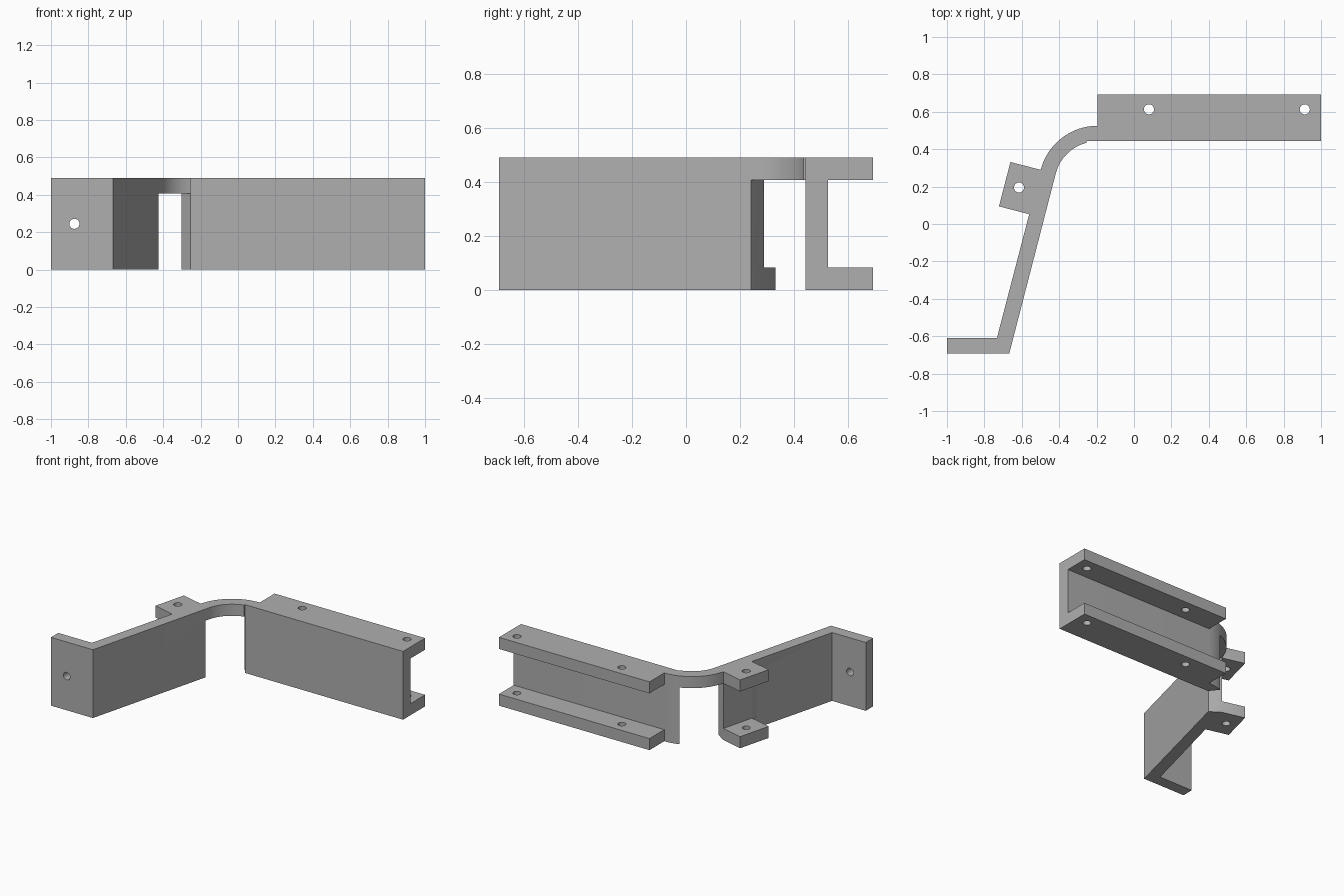
import bpy, bmesh, math
from mathutils import Vector

if "Cube" in bpy.data.objects:
    bpy.data.objects.remove(bpy.data.objects["Cube"])

H, T = 0.49, 0.083          # height and plate thickness
LEAN = math.radians(14.5)   # lean of the arm in plan
along = Vector((math.sin(LEAN), math.cos(LEAN)))
out = Vector((-math.cos(LEAN), math.sin(LEAN)))

grey = bpy.data.materials.new("plain grey")
grey.use_nodes = True
grey.diffuse_color = (0.43, 0.43, 0.43, 1)
grey.node_tree.nodes["Principled BSDF"].inputs["Base Color"].default_value = grey.diffuse_color


def prism(name, outline, z0, z1):
    """Extrude a plan outline between two heights."""
    bm = bmesh.new()
    face = bm.faces.new([bm.verts.new((p[0], p[1], z0)) for p in outline])
    top = bmesh.ops.extrude_face_region(bm, geom=[face])["geom"]
    bmesh.ops.translate(bm, vec=(0, 0, z1 - z0),
                        verts=[v for v in top if isinstance(v, bmesh.types.BMVert)])
    bmesh.ops.recalc_face_normals(bm, faces=bm.faces)
    mesh = bpy.data.meshes.new(name)
    bm.to_mesh(mesh)
    bm.free()
    mesh.materials.append(grey)
    obj = bpy.data.objects.new(name, mesh)
    bpy.context.collection.objects.link(obj)
    return obj


def arc(centre, radius, a0, a1, n=16):
    steps = [math.radians(a0 + (a1 - a0) * i / n) for i in range(n + 1)]
    return [centre + radius * Vector((math.cos(a), math.sin(a))) for a in steps]


def drill(x, y, z, tilt=0):
    bpy.ops.mesh.primitive_cylinder_add(vertices=24, radius=0.027, depth=0.7,
                                        location=(x, y, z), rotation=(tilt, 0, 0))
    bpy.context.object.name = "hole_cutter"
    bpy.context.object.data.materials.append(grey)
    return bpy.context.object


# Plan of the bracket: channel, bend, arm with side tab, foot
bend = Vector((-0.195, 0.211))
lean_angle = 180 - math.degrees(LEAN)
tab_top = bend + 0.314 * out
tab_low = tab_top - 0.245 * along
tab = 0.167 * out
plan = [(1, 0.443), (1, 0.693), (-0.195, 0.693)]
plan += arc(bend, 0.314, 90, lean_angle)
plan += [tab_top + tab, tab_low + tab, tab_low]
plan += [(-0.733, -0.61), (-1, -0.61), (-1, -0.693), (-0.667, -0.693)]
plan += arc(bend, 0.231, lean_angle, 105)
plan += [(-0.254, 0.443)]
bracket = prism("bracket", plan, 0, H)

# Slots leaving flanges at top and bottom, and the opening under the bend
s0, s1 = tab_low - 0.05 * along, tab_top + 0.05 * along
cutters = [
    prism("channel_slot", [(-0.3, 0.525), (1.1, 0.525), (1.1, 0.8), (-0.3, 0.8)], T, H - T),
    prism("tab_slot", [s0, s1, s1 + 2 * tab, s0 + 2 * tab], T, H - T),
    prism("bend_opening", [(-0.230, 0.412), (-0.395, 0.222), (-0.429, 0.243),
                           tab_top, (-0.58, 0.345), (-0.45, 0.6), (-0.376, 0.6)],
          -0.1, H - T),
    drill(0.08, 0.613, H / 2), drill(0.913, 0.613, H / 2),
    drill(-0.615, 0.195, H / 2), drill(-0.875, -0.65, H / 2, math.pi / 2),
]
for cutter in cutters:
    cutter.hide_render = True
    mod = bracket.modifiers.new(cutter.name, 'BOOLEAN')
    mod.operation, mod.solver, mod.object = 'DIFFERENCE', 'EXACT', cutter

# Apply the cuts, remove the cutters and shade
bpy.ops.object.select_all(action='DESELECT')
bracket.select_set(True)
bpy.context.view_layer.objects.active = bracket
for mod in list(bracket.modifiers):
    bpy.ops.object.modifier_apply(modifier=mod.name)
for cutter in cutters:
    bpy.data.objects.remove(cutter)
bpy.ops.object.shade_smooth_by_angle(angle=math.radians(30))
